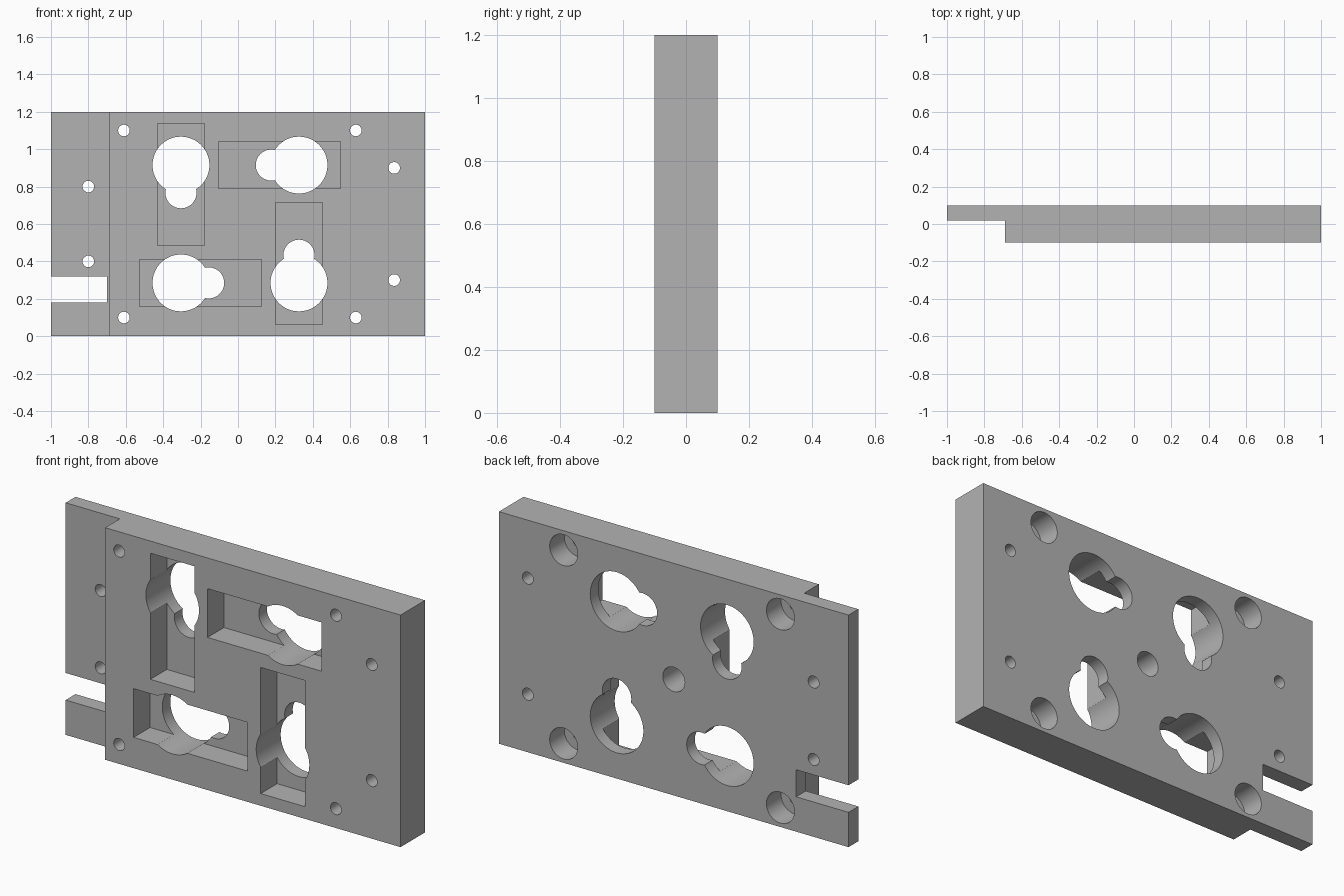
import bpy
import bmesh
from math import pi, atan2
from mathutils import Matrix, Vector

cube = bpy.data.objects.get("Cube")
if cube:
    bpy.data.objects.remove(cube, do_unlink=True)

grey = bpy.data.materials.new("mid grey")
grey.use_nodes = True
tone = (0.45, 0.45, 0.45, 1)
grey.diffuse_color = tone
grey.node_tree.nodes["Principled BSDF"].inputs["Base Color"].default_value = tone

FRONT, BACK = -0.1, 0.1
POCKET_FLOOR = 0.034
OVER = 0.05  # cutter overshoot beyond the faces


def finish(name, bm):
    mesh = bpy.data.meshes.new(name)
    bmesh.ops.recalc_face_normals(bm, faces=bm.faces)
    bm.to_mesh(mesh)
    bm.free()
    obj = bpy.data.objects.new(name, mesh)
    bpy.context.collection.objects.link(obj)
    mesh.materials.append(grey)
    return obj


def box(name, x0, x1, y0, y1, z0, z1):
    bm = bmesh.new()
    bmesh.ops.create_cube(bm, size=1)
    bmesh.ops.scale(bm, vec=(x1 - x0, y1 - y0, z1 - z0), verts=bm.verts)
    bmesh.ops.translate(bm, vec=((x0 + x1) / 2, (y0 + y1) / 2, (z0 + z1) / 2), verts=bm.verts)
    return finish(name, bm)


def drill(name, x, z, radius, y0=FRONT - OVER, y1=BACK + OVER, sides=64):
    bm = bmesh.new()
    place = Matrix.Translation((x, (y0 + y1) / 2, z)) @ Matrix.Rotation(pi / 2, 4, "X")
    bmesh.ops.create_cone(bm, cap_ends=True, segments=sides, radius1=radius,
                          radius2=radius, depth=y1 - y0, matrix=place)
    return finish(name, bm)


def cut(target, cutter):
    cutter.hide_render = True
    mod = target.modifiers.new(cutter.name, "BOOLEAN")
    mod.operation = "DIFFERENCE"
    mod.solver = "EXACT"
    mod.object = cutter
    bpy.context.view_layer.objects.active = target
    bpy.ops.object.modifier_apply(modifier=mod.name)
    bpy.data.objects.remove(cutter, do_unlink=True)


# Plate with a thin tongue on its right end
plate = box("mounting_plate", -1, 1, FRONT, BACK, 0, 1.2)
cut(plate, box("tongue_step", -1.1, -0.69, FRONT - OVER, 0.02, -0.1, 1.3))
cut(plate, box("edge_slot", -1.1, -0.7, FRONT - OVER, BACK + OVER, 0.18, 0.32))

# Keyholes with front pockets, each turned a quarter from the last
keyholes = [(-0.305, 0.915, (0, -1)), (0.326, 0.915, (-1, 0)),
            (-0.305, 0.285, (1, 0)), (0.326, 0.285, (0, 1))]
for x, z, (dx, dz) in keyholes:
    along = Vector((dx, dz))
    across = Vector((abs(dz), abs(dx))) * 0.126
    a = Vector((x, z)) + along * 0.43 + across
    b = Vector((x, z)) - along * 0.222 - across
    cut(plate, box("pocket", min(a.x, b.x), max(a.x, b.x), FRONT - OVER, POCKET_FLOOR,
                   min(a.y, b.y), max(a.y, b.y)))
    cut(plate, drill("key_head", x, z, 0.152))
    cut(plate, drill("key_neck", x + dx * 0.148, z + dz * 0.148, 0.083))

# Corner screw holes, counterbored from the back
for x in (-0.61, 0.63):
    for z in (0.1, 1.1):
        cut(plate, drill("screw_hole", x, z, 0.031, sides=32))
        cut(plate, drill("counterbore", x, z, 0.08, y0=-0.02))

# Plain through holes at both ends
for x, z in ((0.835, 0.3), (0.835, 0.9), (-0.8, 0.4), (-0.8, 0.8)):
    cut(plate, drill("end_hole", x, z, 0.031, sides=32))

# Blind hole in the middle of the back
cut(plate, drill("blind_hole", 0, 0.6, 0.063, y0=-0.05))

# Smooth bores, sharp edges
bpy.ops.object.select_all(action="DESELECT")
plate.select_set(True)
bpy.context.view_layer.objects.active = plate
bpy.ops.object.shade_smooth_by_angle(angle=pi / 6)
